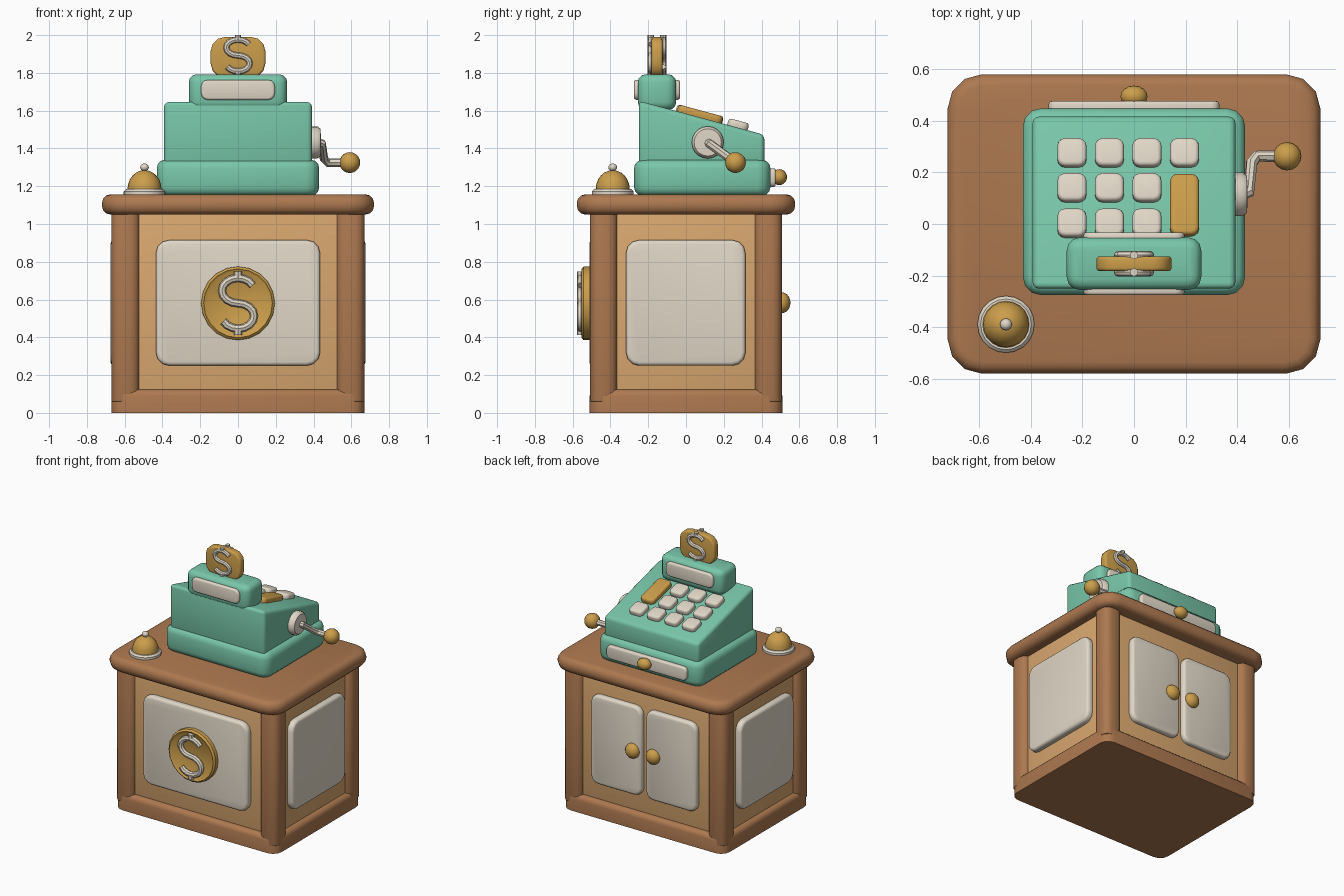
import bpy, bmesh, math
from mathutils import Matrix

if "Cube" in bpy.data.objects:
    bpy.data.objects.remove(bpy.data.objects["Cube"])


def material(name, rgb):
    m = bpy.data.materials.new(name)
    m.diffuse_color = (*rgb, 1)
    m.use_nodes = True
    m.node_tree.nodes["Principled BSDF"].inputs["Base Color"].default_value = m.diffuse_color
    return m


WOOD = material("wood", (0.42, 0.19, 0.08))
TAN = material("light_wood", (0.70, 0.39, 0.16))
TEAL = material("teal_enamel", (0.19, 0.57, 0.40))
CREAM = material("cream", (0.75, 0.68, 0.57))
GOLD = material("gold", (0.60, 0.34, 0.07))


def finish(name, bm, mat, loc=(0, 0, 0), rot=(0, 0, 0)):
    bmesh.ops.recalc_face_normals(bm, faces=bm.faces)
    me = bpy.data.meshes.new(name)
    bm.to_mesh(me)
    bm.free()
    ob = bpy.data.objects.new(name, me)
    bpy.context.collection.objects.link(ob)
    ob.location, ob.rotation_euler = loc, rot
    me.materials.append(mat)
    smooth(ob)
    return ob


def smooth(ob):
    bpy.ops.object.select_all(action='DESELECT')
    ob.select_set(True)
    bpy.context.view_layer.objects.active = ob
    bpy.ops.object.shade_smooth_by_angle(angle=math.radians(40))


def rounded_box(name, lo, hi, mat, axis=2, corner=0.04, edge=0.02, segs=3, caps=(-1, 1), tilt=0.0):
    """Box with rounded corners around one axis and softened cap edges."""
    size = [b - a for a, b in zip(lo, hi)]
    mid = [(a + b) / 2 for a, b in zip(lo, hi)]
    bm = bmesh.new()
    bmesh.ops.create_cube(bm, size=1, matrix=Matrix.Diagonal((*size, 1)))
    along = [e for e in bm.edges
             if abs((e.verts[0].co - e.verts[1].co)[axis]) > size[axis] * 0.9]
    bmesh.ops.bevel(bm, geom=along, offset=corner, segments=segs, profile=0.5, affect='EDGES')
    bm.normal_update()
    rims = {e for f in bm.faces for s in caps if f.normal[axis] * s > 0.9 for e in f.edges}
    bmesh.ops.bevel(bm, geom=list(rims), offset=edge, segments=segs, profile=0.5, affect='EDGES')
    return finish(name, bm, mat, mid, (tilt, 0, 0))


def lathe(name, profile, mat, loc, rot=(0, 0, 0), sides=20):
    """Turn (radius, height) points around the local z axis."""
    bm = bmesh.new()
    vs = [bm.verts.new((r, 0, h)) for r, h in profile]
    es = [bm.edges.new(p) for p in zip(vs, vs[1:])]
    bmesh.ops.spin(bm, geom=vs + es, axis=(0, 0, 1), cent=(0, 0, 0),
                   angle=math.tau, steps=sides, use_duplicate=False)
    bmesh.ops.remove_doubles(bm, verts=bm.verts, dist=1e-5)
    return finish(name, bm, mat, loc, rot)


def ball(name, radii, loc, mat):
    bm = bmesh.new()
    bmesh.ops.create_uvsphere(bm, u_segments=16, v_segments=10, radius=1,
                              matrix=Matrix.Diagonal((*radii, 1)))
    return finish(name, bm, mat, loc)


def tube(name, paths, radius, mat, loc=(0, 0, 0)):
    cu = bpy.data.curves.new(name, 'CURVE')
    cu.dimensions, cu.bevel_depth, cu.bevel_resolution = '3D', radius, 2
    cu.use_fill_caps = True
    for pts in paths:
        sp = cu.splines.new('POLY')
        sp.points.add(len(pts) - 1)
        for p, co in zip(sp.points, pts):
            p.co = (*co, 1)
    ob = bpy.data.objects.new(name, cu)
    bpy.context.collection.objects.link(ob)
    ob.location = loc
    cu.materials.append(mat)
    bpy.ops.object.select_all(action='DESELECT')
    ob.select_set(True)
    bpy.context.view_layer.objects.active = ob
    bpy.ops.object.convert(target='MESH')
    smooth(bpy.context.object)


def money_emblem(name, rx, rz, radius, stub, loc, face=1):
    """Two opposed arcs with short bar ends, as a raised tube ornament."""
    upper = [math.radians(25 + i * 245 / 11) for i in range(12)]
    half = [(face * rx * math.cos(a), 0, rz + rz * math.sin(a)) for a in upper]
    arcs = half + [(-x, 0, -z) for x, _, z in reversed(half[:-1])]
    bars = [[(0, 0, s * rz * 1.9), (0, 0, s * stub)] for s in (1, -1)]
    tube(name, [arcs] + bars, radius, CREAM, loc)


# Counter: plinth, body, corner posts, top slab
rounded_box("plinth", (-0.67, -0.51, 0), (0.67, 0.51, 0.125), WOOD, corner=0.07, edge=0.035, caps=(1,))
rounded_box("counter_body", (-0.63, -0.47, 0.08), (0.63, 0.47, 1.08), TAN, corner=0.03, edge=0.01)
for sx in (-1, 1):
    for sy in (-1, 1):
        x, y = sx * 0.595, sy * 0.435
        rounded_box("corner_post", (x - 0.075, y - 0.072, 0.06), (x + 0.075, y + 0.072, 1.08),
                    WOOD, corner=0.05, edge=0.005)
rounded_box("counter_top", (-0.72, -0.578, 1.05), (0.72, 0.578, 1.157), WOOD, corner=0.13, edge=0.045)

# Counter panels and rear doors
rounded_box("front_panel", (-0.435, -0.512, 0.25), (0.435, -0.45, 0.915), CREAM, 1, 0.07, 0.02)
for s in (-1, 1):
    x = s * 0.645
    rounded_box("side_panel", (x - 0.03, -0.318, 0.25), (x + 0.03, 0.315, 0.915), CREAM, 0, 0.07, 0.02)
    x = s * 0.2275
    rounded_box("rear_door", (x - 0.21, 0.45, 0.25), (x + 0.21, 0.508, 0.915), CREAM, 1, 0.06, 0.02)
    ball("door_knob", (0.055, 0.045, 0.055), (s * 0.085, 0.508, 0.583), GOLD)

# Front coin
lathe("coin", [(0, 0), (0.195, 0), (0.195, 0.042), (0.182, 0.054), (0.172, 0.046), (0, 0.046)],
      GOLD, (0, -0.50, 0.58), (math.pi / 2, 0, 0))
money_emblem("coin_emblem", 0.085, 0.067, 0.021, 0.168, (0, -0.556, 0.58))

# Register: base and sloped housing
rounded_box("register_base", (-0.43, -0.275, 1.15), (0.43, 0.447, 1.34), TEAL, corner=0.07, edge=0.045)
bm = bmesh.new()
profile = [(-0.25, 1.31), (0.415, 1.31), (0.415, 1.472), (-0.25, 1.652)]
side = bm.faces.new([bm.verts.new((-0.392, y, z)) for y, z in profile])
ext = bmesh.ops.extrude_face_region(bm, geom=[side])
bmesh.ops.translate(bm, vec=(0.784, 0, 0), verts=[v for v in ext["geom"] if isinstance(v, bmesh.types.BMVert)])
bmesh.ops.recalc_face_normals(bm, faces=bm.faces)
bmesh.ops.bevel(bm, geom=bm.edges[:], offset=0.025, segments=3, profile=0.5, affect='EDGES')
finish("register_housing", bm, TEAL)

# Keys on the slope
SLOPE = -0.18 / 0.665
TILT = math.atan(SLOPE)


def key(name, x, y, length, mat):
    z = 1.652 + SLOPE * (y + 0.25) + 0.012
    rounded_box(name, (x - 0.056, y - length / 2, z - 0.025), (x + 0.056, y + length / 2, z + 0.025),
                mat, corner=0.03, edge=0.015, tilt=TILT)


for row, y in enumerate((0.275, 0.14, 0.003)):
    for col in range(4):
        if col < 3 or row == 0:
            key("key", -0.24 + col * 0.145, y, 0.112, CREAM)
key("large_key", 0.195, 0.073, 0.245, GOLD)

# Display with a plate on each face
rounded_box("display", (-0.26, -0.255, 1.605), (0.26, -0.052, 1.792), TEAL, corner=0.05, edge=0.04)
rounded_box("display_plate_front", (-0.195, -0.275, 1.657), (0.195, -0.235, 1.763), CREAM, 1, 0.035, 0.012)
rounded_box("display_plate_rear", (-0.195, -0.072, 1.657), (0.195, -0.032, 1.763), CREAM, 1, 0.035, 0.012)

# Topper sign with an emblem on both faces
rounded_box("topper", (-0.145, -0.182, 1.775), (0.145, -0.125, 1.99), GOLD, 1, 0.075, 0.012)
for s in (-1, 1):
    money_emblem("topper_emblem", 0.062, 0.042, 0.016, 0.108, (0, -0.1535 + s * 0.033, 1.892), -s)

# Cash drawer
rounded_box("drawer_front", (-0.33, 0.42, 1.195), (0.33, 0.475, 1.295), CREAM, 1, 0.03, 0.012)
ball("drawer_knob", (0.052, 0.042, 0.042), (0, 0.493, 1.248), GOLD)

# Crank
lathe("crank_hub", [(0, 0), (0.085, 0), (0.085, 0.035), (0.072, 0.052), (0, 0.055)], CREAM,
      (0.385, 0.115, 1.432), (0, math.pi / 2, 0))
tube("crank_arm", [[(0.42, 0.115, 1.432), (0.445, 0.125, 1.425), (0.455, 0.235, 1.345),
                    (0.475, 0.262, 1.325), (0.58, 0.262, 1.325)]], 0.023, CREAM)
ball("crank_knob", (0.055, 0.055, 0.055), (0.592, 0.262, 1.325), GOLD)

# Service bell
BELL = (-0.495, -0.388, 1.155)
lathe("bell_base", [(0, 0), (0.11, 0), (0.11, 0.018), (0.098, 0.03), (0, 0.03)], CREAM, BELL)
dome = [(0.09 * math.cos(a), 0.03 + 0.1 * math.sin(a)) for a in (i * math.pi / 12 for i in range(7))]
lathe("bell_dome", [(0, 0.03)] + dome[:-1] + [(0, 0.13)], GOLD, BELL)
lathe("bell_stem", [(0, 0.11), (0.012, 0.11), (0.012, 0.145), (0, 0.145)], CREAM, BELL, sides=10)
ball("bell_button", (0.023, 0.023, 0.02), (BELL[0], BELL[1], 1.30), CREAM)
